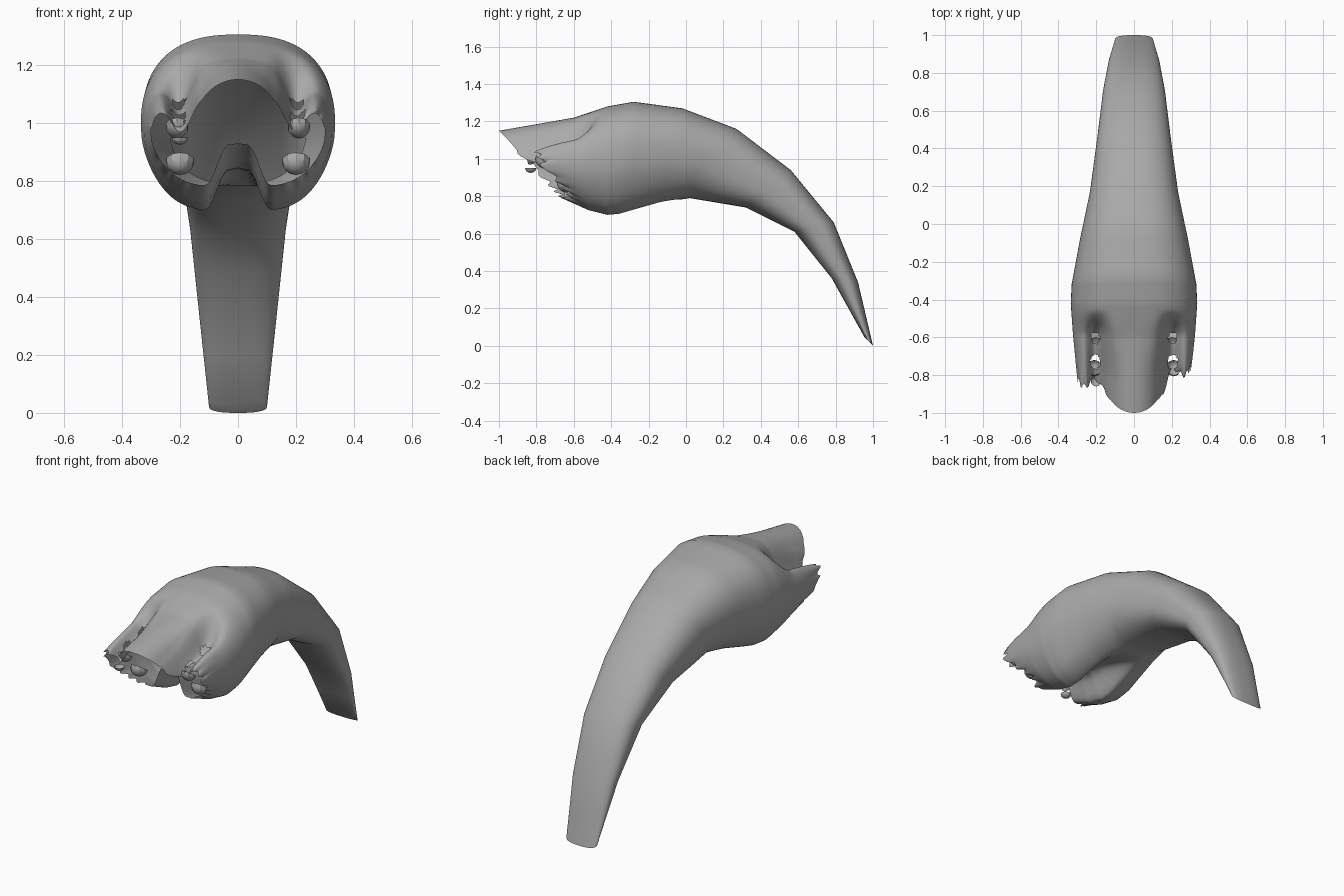
import bpy, bmesh, math
from mathutils import Vector

if "Cube" in bpy.data.objects:
    bpy.data.objects.remove(bpy.data.objects["Cube"])

# key sections: top y, top z, bottom y, bottom z, half width
KEYS = [(-1.0, 1.15, -0.65, 0.78, 0.30), (-0.6, 1.22, -0.52, 0.72, 0.325),
        (-0.42, 1.28, -0.42, 0.695, 0.335), (-0.28, 1.305, -0.36, 0.70, 0.33),
        (-0.02, 1.27, -0.14, 0.76, 0.285), (0.27, 1.16, 0.02, 0.79, 0.235),
        (0.56, 0.94, 0.32, 0.74, 0.195), (0.79, 0.66, 0.58, 0.61, 0.165),
        (0.92, 0.34, 0.78, 0.36, 0.135), (1.0, 0.0, 0.955, 0.045, 0.10)]
STEPS = [28, 10, 4, 5, 4, 2, 2, 2, 2]
N = 192

grey = bpy.data.materials.new("dark_grey")
grey.diffuse_color = (0.4, 0.4, 0.4, 1)
grey.use_nodes = True
grey.node_tree.nodes["Principled BSDF"].inputs["Base Color"].default_value = grey.diffuse_color


def smooth(a, b, v):
    t = max(0.0, min(1.0, (v - a) / (b - a)))
    return t * t * (3 - 2 * t)


def power(v, p):
    return math.copysign(abs(v) ** p, v)


def section(k, rim):
    ty, tz, by, bz, hw = k
    boxy = 0.78 - 0.2 * smooth(0.1, -0.35, by)
    ring = []
    for i in range(N):
        a = 2 * math.pi * i / N
        p = 0.8 if math.cos(a) > 0 else boxy
        x, c = hw * power(math.sin(a), p), power(math.cos(a), p)
        u = (1 - c) / 2
        x *= 1 - 0.16 * smooth(0.5, 1, u) * smooth(0.3, -0.3, by)
        y, z = ty + (by - ty) * u, tz + (bz - tz) * u
        g = math.exp(-((abs(x) - 0.2) / 0.05) ** 2)
        if c > 0:
            # channels sunk into the upper front, beside a rounded middle
            ease = smooth(0, 0.3, c)
            front = smooth(-0.45, -0.6, y)
            z -= front * ease * (0.11 * g + 0.02 * smooth(0.11, 0.24, abs(x)))
            z -= 0.05 * smooth(-0.5, -0.85, y) * ease * min(1, (x / 0.12) ** 2) * (1 - smooth(0.15, 0.25, abs(x)))
            y += rim * 0.1 * ease * (g + 0.5 * min(1, (x / 0.12) ** 2))
        else:
            # groove under the middle, between two lobes
            z += 0.15 * smooth(0.0, -0.42, y) * math.exp(-(x / 0.08) ** 4) * smooth(0, 0.3, -c)
        # ragged front edge
        if abs(x) > 0.15:
            y += rim * (0.015 * math.sin(a * 23) + (0.06 if x > 0 else 0.0) * smooth(0.15, 0.22, abs(x)))
        ring.append(Vector((x, y, z)))
    return ring


# curved hollow shell, lofted through the sections
bm = bmesh.new()
rings = []
for j, n in enumerate(STEPS):
    for s in range(n + (j == len(STEPS) - 1)):
        t = s / n
        k = [p + (q - p) * t for p, q in zip(KEYS[j], KEYS[j + 1])]
        rim = (1 - t) ** 2 if j == 0 else 0
        rings.append([bm.verts.new(v) for v in section(k, rim)])
for r, q in zip(rings, rings[1:]):
    for i in range(N):
        bm.faces.new((r[i], r[(i + 1) % N], q[(i + 1) % N], q[i]))
bm.faces.new(rings[-1])
bmesh.ops.recalc_face_normals(bm, faces=bm.faces)
# paired openings in the channels
holes = set()
for f in bm.faces:
    m = f.calc_center_median()
    for cy, rad in ((-0.6, 0.024), (-0.73, 0.028)):
        if m.z > 0.92 and math.hypot(abs(m.x) - 0.205, (m.y - cy) * 0.75) < rad:
            holes.add(f)
bmesh.ops.delete(bm, geom=list(holes), context='FACES')
me = bpy.data.meshes.new("curved_shell")
bm.to_mesh(me)
bm.free()
me.materials.append(grey)
shell = bpy.data.objects.new("curved_shell", me)
bpy.context.collection.objects.link(shell)
bpy.context.view_layer.objects.active = shell
shell.select_set(True)
bpy.ops.object.shade_smooth_by_angle(angle=math.radians(50))


# small open cups left along the torn front edge
def cup(name, loc, scale, tilt):
    bpy.ops.mesh.primitive_uv_sphere_add(segments=10, ring_count=8, location=loc)
    o = bpy.context.object
    o.name = name
    b = bmesh.new()
    b.from_mesh(o.data)
    bmesh.ops.delete(b, geom=[v for v in b.verts if v.co.z > 0.1], context='VERTS')
    b.to_mesh(o.data)
    b.free()
    o.data.materials.append(grey)
    o.scale = scale
    o.rotation_euler.x = tilt
    bpy.ops.object.shade_smooth_by_angle()


for sx in (-1, 1):
    cup("upper_cup", (sx * 0.21, -0.76, 0.99), (0.04, 0.05, 0.04), math.radians(-35))
    cup("lower_cup", (sx * 0.20, -0.64, 0.87), (0.05, 0.05, 0.05), math.radians(-35))
cup("edge_scrap", (-0.2, -0.83, 0.95), (0.03, 0.03, 0.025), 0)
